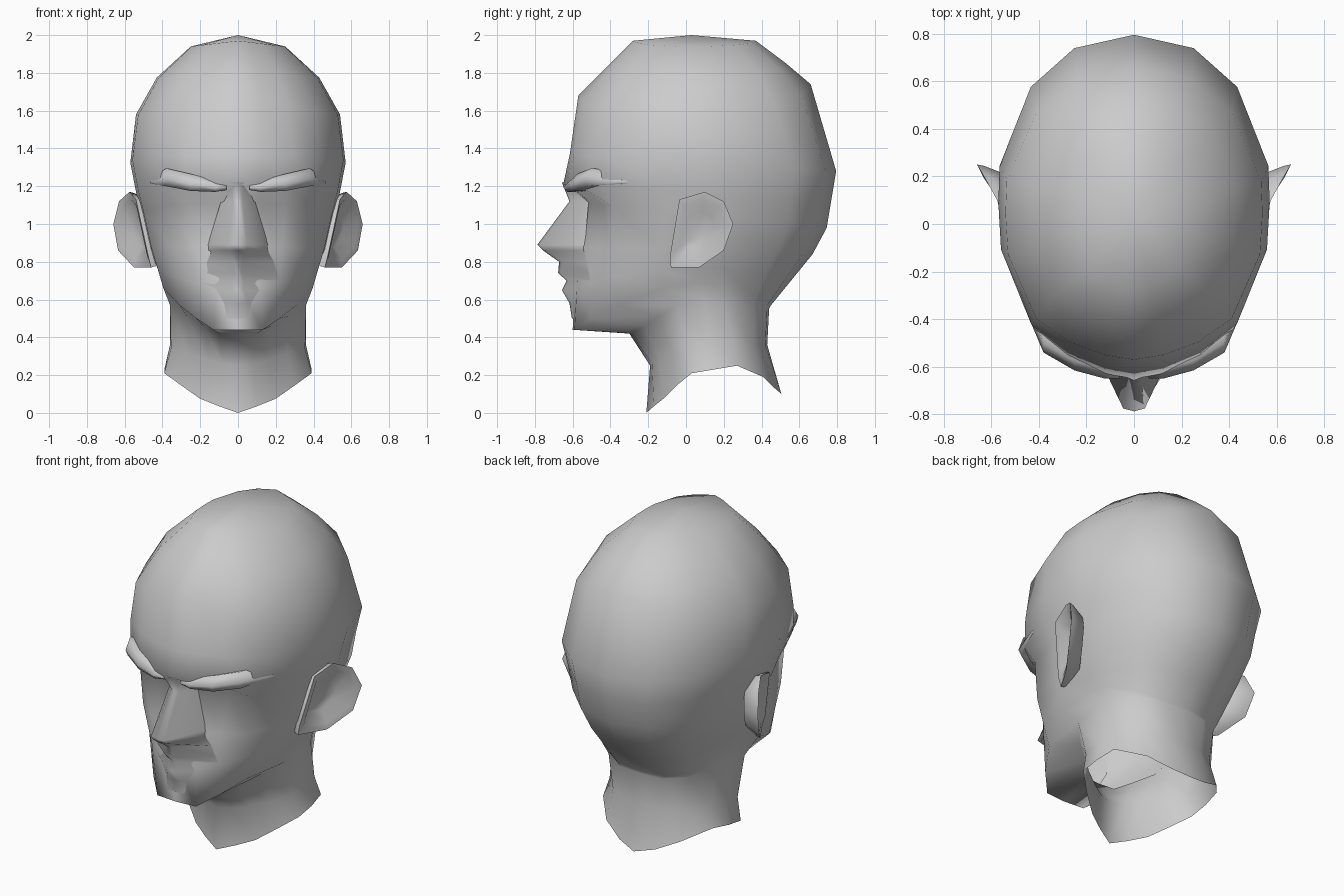
import bpy
import bmesh
from math import radians

default_cube = bpy.data.objects.get("Cube")
if default_cube:
    bpy.data.objects.remove(default_cube, do_unlink=True)

clay = bpy.data.materials.new("light_grey_clay")
clay.use_nodes = True
clay.diffuse_color = (0.6, 0.6, 0.6, 1)
clay.node_tree.nodes["Principled BSDF"].inputs["Base Color"].default_value = clay.diffuse_color


def loft(name, sections, closed=True, start_cap=None, end_cap=None, sharp_angle=75):
    """Skin a list of equal-length sections; a cap is 'flat' or an apex point."""
    bm = bmesh.new()
    rows = [[bm.verts.new(p) for p in section] for section in sections]
    count = len(rows[0])
    for upper, lower in zip(rows, rows[1:]):
        for i in range(count if closed else count - 1):
            j = (i + 1) % count
            bm.faces.new((upper[i], upper[j], lower[j], lower[i]))
    for cap, row in ((start_cap, rows[0]), (end_cap, rows[-1])):
        if cap == "flat":
            bm.faces.new(row)
        elif cap:
            apex = bm.verts.new(cap)
            for i in range(count):
                bm.faces.new((row[i], row[(i + 1) % count], apex))
    bmesh.ops.recalc_face_normals(bm, faces=bm.faces)
    mesh = bpy.data.meshes.new(name)
    bm.to_mesh(mesh)
    bm.free()
    mesh.materials.append(clay)
    obj = bpy.data.objects.new(name, mesh)
    bpy.context.collection.objects.link(obj)
    bpy.ops.object.select_all(action="DESELECT")
    obj.select_set(True)
    bpy.context.view_layer.objects.active = obj
    bpy.ops.object.shade_smooth_by_angle(angle=radians(sharp_angle))
    return obj


def mirrored_ring(half):
    return half + [(-x, y, z) for x, y, z in half[-2:0:-1]]


def blend(first, second, t):
    return [tuple(a + (b - a) * t for a, b in zip(p, q)) for p, q in zip(first, second)]


# Skull: one half outline, front to back, fitted to each level
outline = [(0, -1), (.22, -.97), (.5, -.88), (.76, -.72), (.98, -.28),
           (1, 0), (.99, .22), (.76, .69), (.44, .92), (0, 1)]


def skull_ring(z_front, z_back, width, front, back, droop=0, socket=0):
    middle, half_depth = (front + back) / 2, (back - front) / 2
    ring = []
    for i, (u, v) in enumerate(outline):
        z = z_front + (z_back - z_front) * (v + 1) / 2 - droop * u
        sunk = socket if i in (1, 2) else 0
        ring.append((u * width, middle + v * half_depth + sunk, z))
    return ring


skull = [
    skull_ring(1.97, 1.97, .25, -.28, .37, droop=.03),
    skull_ring(1.82, 1.85, .43, -.43, .53, droop=.06),
    skull_ring(1.68, 1.74, .54, -.57, .66, droop=.13),
    skull_ring(1.37, 1.28, .57, -.615, .795),
    skull_ring(1.21, 1.13, .54, -.65, .77),
    skull_ring(1.11, .98, .51, -.575, .745, socket=.06),
    skull_ring(.88, .84, .465, -.585, .67),
]

# Jaw edge, throat and neck, front to back
jaw = [(0, -.6, .44), (.13, -.59, .44), (.22, -.5, .5), (.31, -.36, .57), (.395, -.13, .66),
       (.39, .06, .69), (.37, .2, .68), (.29, .37, .61), (.16, .43, .57), (0, .45, .57)]
throat = [(0, -.3, .42), (.1, -.29, .42), (.18, -.22, .46), (.27, -.14, .51), (.36, -.05, .57),
          (.36, .1, .6), (.35, .2, .6), (.27, .36, .57), (.14, .43, .55), (0, .44, .55)]
neck = [(0, -.19, .25), (.08, -.18, .26), (.16, -.14, .28), (.26, -.08, .31), (.355, .01, .34),
        (.36, .12, .36), (.34, .25, .36), (.24, .36, .36), (.12, .42, .36), (0, .43, .36)]
neck_base = [(0, -.21, 0), (.1, -.17, .035), (.2, -.12, .075), (.3, -.05, .145), (.39, .03, .21),
             (.39, .15, .23), (.37, .27, .25), (.25, .41, .19), (.12, .47, .13), (0, .505, .1)]

levels = skull + [blend(skull[-1], jaw, .5), jaw, throat, neck, neck_base]
loft("head_and_neck", [mirrored_ring(level) for level in levels], start_cap=(0, .03, 2))

# Nose and lips: ridge depth and width over a wide base that fades into the face
profile = [(1.22, -.645, .03, -.62, .09), (1.12, -.605, .025, -.515, .09),
           (.89, -.775, .045, -.535, .16), (.86, -.745, .05, -.535, .16),
           (.80, -.66, .02, -.525, .19), (.74, -.665, .02, -.505, .22),
           (.70, -.62, .03, -.5, .23), (.65, -.645, .03, -.495, .22),
           (.58, -.605, .05, -.5, .18), (.5, -.592, .06, -.53, .14)]
loft("nose_and_lips",
     [[(-base_w, base_y, z), (-ridge_w, ridge_y, z), (0, ridge_y - .012, z),
       (ridge_w, ridge_y, z), (base_w, base_y, z)]
      for z, ridge_y, ridge_w, base_y, base_w in profile], closed=False, sharp_angle=120)

# Brows: tapered ridges sweeping outward
brow = [(.06, -.65, 1.18, 1.215), (.12, -.65, 1.17, 1.23), (.25, -.615, 1.175, 1.265),
        (.38, -.54, 1.2, 1.295), (.465, -.34, 1.215, 1.235)]

# Ears: rim flaring backwards from the head
rim = [(.46, -.08, .77), (.475, -.085, .83), (.54, -.035, 1.13), (.575, .1, 1.17),
       (.63, .2, 1.12), (.66, .25, 1), (.635, .2, .86), (.55, .07, .77)]
ear_middle = (.56, .08, .97)


def ear_ring(side, scale, sink=0):
    ring = []
    for point in rim:
        x, y, z = (m + (p - m) * scale for p, m in zip(point, ear_middle))
        ring.append((side * (x - sink), y, z))
    return ring


for side, label in ((1, "left"), (-1, "right")):
    loft(label + "_brow",
         [[(side * x, y + .02, low), (side * x, y, low * .6 + high * .4),
           (side * x, y + .04, high), (side * x, y + .13, high - .01),
           (side * x, y + .13, low)]
          for x, y, low, high in brow], start_cap="flat", end_cap="flat", sharp_angle=100)
    loft(label + "_ear",
         [ear_ring(side, .75, sink=.1), ear_ring(side, .97, sink=.025), ear_ring(side, 1),
          ear_ring(side, .8, sink=.005), ear_ring(side, .45, sink=.045)],
         start_cap="flat", end_cap="flat")
